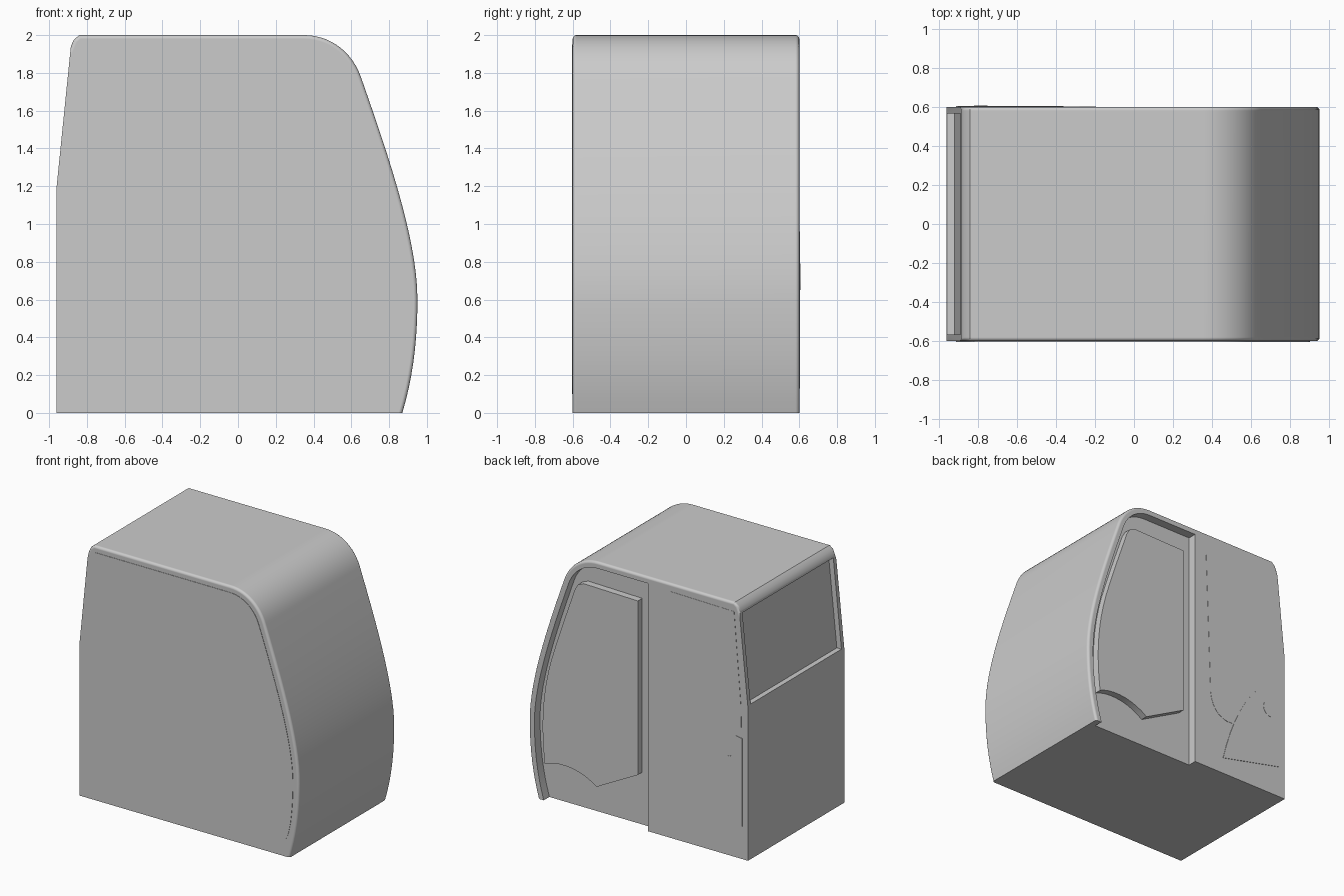
import bpy, bmesh
from math import radians, sin, cos, pi
from mathutils import Vector
from mathutils.geometry import interpolate_bezier

if "Cube" in bpy.data.objects:
    bpy.data.objects.remove(bpy.data.objects["Cube"], do_unlink=True)

grey = bpy.data.materials.new("plain grey")
grey.use_nodes = True
grey.diffuse_color = (0.6, 0.6, 0.6, 1)
grey.node_tree.nodes["Principled BSDF"].inputs["Base Color"].default_value = (0.6, 0.6, 0.6, 1)


def curve(a, b, c, d, n=10):
    """Bezier points in the side plane, given as (x, z)."""
    return [tuple(p)[:2] for p in interpolate_bezier(
        Vector((*a, 0)), Vector((*b, 0)), Vector((*c, 0)), Vector((*d, 0)), n)]


def offset(path, d):
    """Shift an open path sideways, towards its left."""
    out = []
    for i, p in enumerate(path):
        t = Vector(path[min(i + 1, len(path) - 1)]) - Vector(path[max(i - 1, 0)])
        t.normalize()
        out.append((p[0] - t.y * d, p[1] + t.x * d))
    return out


def prism(name, outline, y0, y1, bevel_rule=None, bevel=0.0):
    """Extrude a side outline between two y positions."""
    bm = bmesh.new()
    face = bm.faces.new([bm.verts.new((x, y0, z)) for x, z in outline])
    ext = bmesh.ops.extrude_face_region(bm, geom=[face])
    moved = [v for v in ext["geom"] if isinstance(v, bmesh.types.BMVert)]
    bmesh.ops.translate(bm, verts=moved, vec=(0, y1 - y0, 0))
    bmesh.ops.recalc_face_normals(bm, faces=bm.faces)
    if bevel_rule:
        edges = [e for e in bm.edges if bevel_rule(*[v.co for v in e.verts])]
        bmesh.ops.bevel(bm, geom=edges, offset=bevel, segments=4, profile=0.5,
                        affect='EDGES', clamp_overlap=False)
    mesh = bpy.data.meshes.new(name)
    bm.to_mesh(mesh)
    bm.free()
    mesh.materials.append(grey)
    ob = bpy.data.objects.new(name, mesh)
    bpy.context.collection.objects.link(ob)
    return ob


def activate(ob):
    bpy.ops.object.select_all(action='DESELECT')
    ob.select_set(True)
    bpy.context.view_layer.objects.active = ob


def cut(target, cutter):
    cutter.hide_render = True
    mod = target.modifiers.new("cut", 'BOOLEAN')
    mod.operation = 'DIFFERENCE'
    mod.solver = 'EXACT'
    mod.object = cutter
    activate(target)
    bpy.ops.object.modifier_apply(modifier=mod.name)
    bpy.data.objects.remove(cutter, do_unlink=True)


# Curved windscreen line, from the floor up to the roof
screen = (curve((0.87, 0), (0.93, 0.2), (0.95, 0.4), (0.95, 0.6))
          + curve((0.95, 0.6), (0.95, 0.92), (0.79, 1.38), (0.65, 1.78), 16)[1:]
          + curve((0.65, 1.78), (0.6, 1.92), (0.48, 2), (0.35, 2), 14)[1:])
inner = offset(screen, 0.05)

# Cab shell with rounded side edges along the windscreen and roof
shell = screen + [(-0.84, 2), (-0.87, 1.975), (-0.885, 1.94), (-0.96, 1.2), (-0.96, 0)]
cab = prism("cab_shell", shell, -0.6, 0.6, bevel=0.02,
            bevel_rule=lambda a, b: abs(a.y - b.y) < 0.01 and min(a.x, b.x) > -0.9
            and max(a.z, b.z) > 0.01)

# Recessed rear window on the sloping back
cut(cab, prism("rear_window_cutter",
               [(-1.1, 1.22), (-0.918, 1.22), (-0.847, 1.92), (-1.1, 1.92)], -0.565, 0.565))

# Door recess, open at the floor
cut(cab, prism("door_cutter",
               [(0.8, -0.1)] + inner + [(-0.09, 1.95), (-0.09, -0.1)], 0.53, 0.8))

# Door window standing out of the recessed door
door_glass = (curve((0.82, 0.28), (0.7, 0.34), (0.5, 0.32), (0.37, 0.22))[::-1]
              + curve((0.82, 0.28), (0.86, 0.6), (0.84, 0.9), (0.73, 1.22))[1:]
              + curve((0.73, 1.22), (0.66, 1.44), (0.6, 1.6), (0.56, 1.72))[1:]
              + [(0.53, 1.77), (0.48, 1.79), (0.01, 1.78), (0.01, 0.41)])
parts = [cab, prism("door_window", door_glass, 0.52, 0.585)]

# Large side window on the front face
side_glass = (curve((0.72, 0.115), (0.77, 0.08), (0.84, 0.1), (0.863, 0.2), 8)
              + [p for p in inner if p[1] > 0.22]
              + [(-0.82, 1.95), (-0.84, 1.92), (-0.91, 1.2)]
              + curve((-0.65, 1.2), (-0.6, 1.2), (-0.555, 1.16), (-0.555, 1.1), 8)
              + curve((-0.555, 0.84), (-0.555, 0.8), (-0.535, 0.76), (-0.5, 0.745), 8))
parts.append(prism("side_window", side_glass, -0.59, -0.603))

# Rear quarter window beside the door
quarter = ([(-0.9, 1.2), (-0.84, 1.93), (-0.28, 1.94), (-0.195, 1.85)]
           + curve((-0.24, 0.65), (-0.25, 0.53), (-0.33, 0.44), (-0.45, 0.46), 8)
           + [(-0.91, 0.59)])
parts.append(prism("quarter_window", quarter, 0.59, 0.602))

# Curved lower panel with a half-round catch
arch = (curve((-0.36, 0.13), (-0.45, 0.5), (-0.6, 0.82), (-0.846, 0.96))
        + [(-0.91, 0.95), (-0.91, 0.255)])
parts.append(prism("lower_panel", arch, 0.59, 0.604))
catch = [(-0.82 + 0.07 * cos(a), 0.72 + 0.07 * sin(a))
         for a in [pi * (i / 12 - 0.5) for i in range(13)]]
parts.append(prism("panel_catch", catch, 0.59, 0.606))

# Smooth curves, crisp edges
for ob in parts:
    activate(ob)
    bpy.ops.object.shade_smooth_by_angle(angle=radians(32))
    mod = ob.modifiers.new("flat_panels", 'WEIGHTED_NORMAL')
    mod.keep_sharp = True
